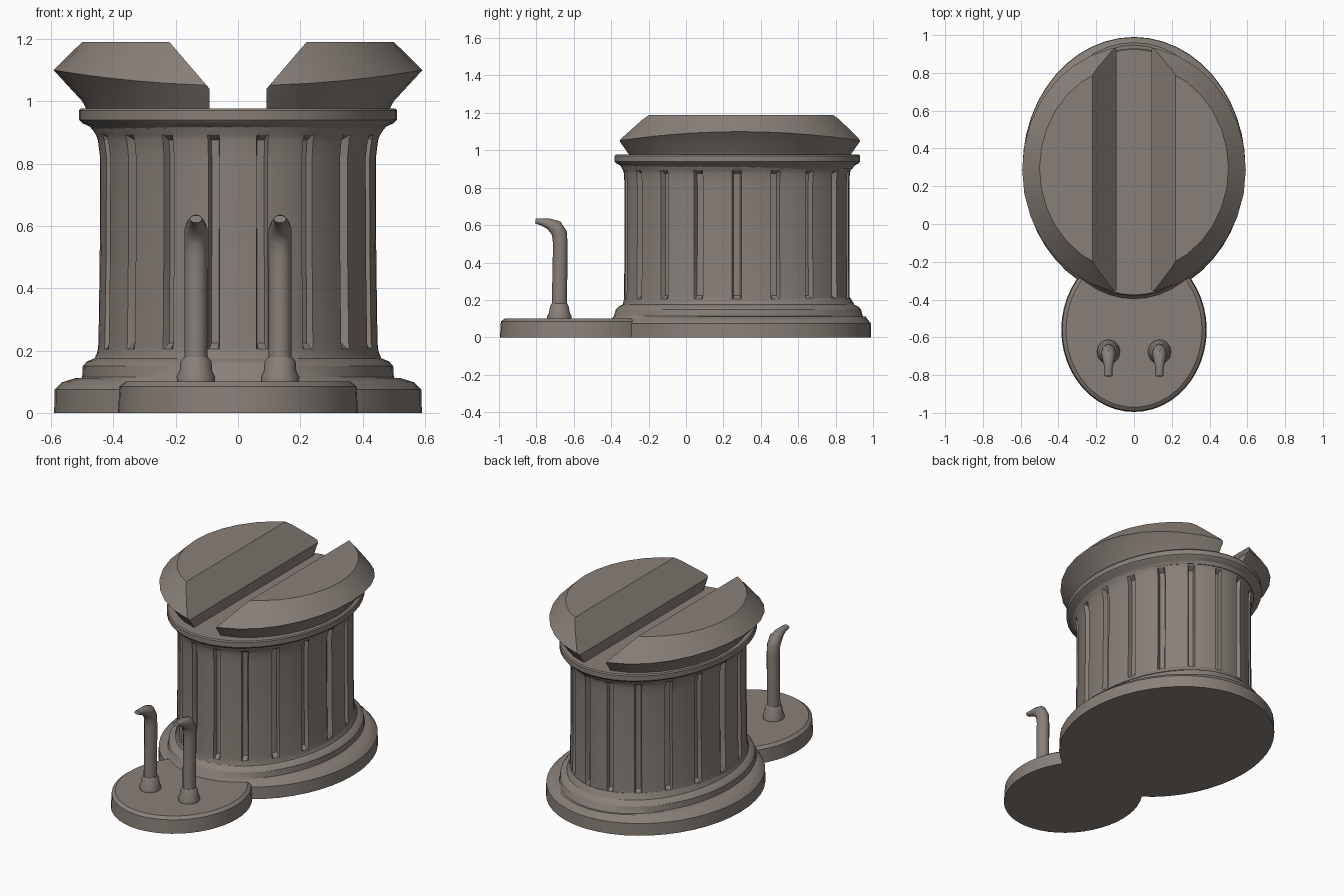
import bpy, bmesh, math
from mathutils import Vector

if "Cube" in bpy.data.objects:
    bpy.data.objects.remove(bpy.data.objects["Cube"])

stone = bpy.data.materials.new("weathered taupe stone")
stone.diffuse_color = (0.25, 0.215, 0.19, 1)
stone.use_nodes = True
stone.node_tree.nodes["Principled BSDF"].inputs["Base Color"].default_value = stone.diffuse_color


def finish(name, bm, angle=30):
    bmesh.ops.recalc_face_normals(bm, faces=bm.faces)
    me = bpy.data.meshes.new(name)
    bm.to_mesh(me)
    bm.free()
    ob = bpy.data.objects.new(name, me)
    bpy.context.collection.objects.link(ob)
    me.materials.append(stone)
    bpy.ops.object.select_all(action='DESELECT')
    ob.select_set(True)
    bpy.context.view_layer.objects.active = ob
    bpy.ops.object.shade_smooth_by_angle(angle=math.radians(angle))
    return ob


def loft(rings):
    """Skin a stack of equal-length point rings and cap both ends."""
    bm = bmesh.new()
    loops = [[bm.verts.new(p) for p in ring] for ring in rings]
    n = len(loops[0])
    for lo, hi in zip(loops, loops[1:]):
        for i in range(n):
            j = (i + 1) % n
            bm.faces.new((lo[i], lo[j], hi[j], hi[i]))
    bm.faces.new(loops[0][::-1])
    bm.faces.new(loops[-1])
    return bm


def oval(z, a, b, cy, n=48, rim=0.0):
    # rim raises the ring toward its left and right sides
    pts = []
    for i in range(n):
        t = 2 * math.pi * i / n
        pts.append((a * math.cos(t), cy + b * math.sin(t), z + rim * math.cos(t) ** 2))
    return pts


def stack(name, profile, cy, n=48):
    return finish(name, loft([oval(z, a, b, cy, n) for z, a, b in profile]))


# Ground slabs: large oval and smaller front lobe
stack("main_base_slab", [(0, .59, .69), (.075, .588, .688), (.098, .565, .67), (.112, .52, .66)], .3)
stack("front_base_slab", [(0, .385, .435), (.085, .38, .43), (.1, .36, .41)], -.56)

# Stepped plinth under the drum
stack("plinth", [(.095, .525, .68), (.115, .5, .665), (.15, .498, .655),
                 (.165, .485, .64), (.175, .46, .62), (.21, .445, .60)], .28)

# Drum with 18 vertical grooves, faded out near top and bottom
COUNT = 18


def drum_ring(z, a, b, depth):
    pts = []
    half = 2.4
    for k in range(COUNT):
        centre = -90 + 10 + k * 360 / COUNT
        for off, d in ((-half, 0), (-half * .7, 1), (half * .7, 1), (half, 0),
                       (6, 0), (10, 0), (14, 0)):
            t = math.radians(centre + off)
            s = d * depth
            pts.append(((a - s) * math.cos(t), .272 + (b - s) * math.sin(t), z))
    return pts


finish("grooved_drum", loft([drum_ring(*r) for r in (
    (.16, .46, .615, 0), (.19, .452, .606, 0), (.205, .45, .604, 0), (.225, .448, .603, .028),
    (.5, .444, .601, .028), (.82, .443, .601, .028), (.875, .45, .604, .028),
    (.892, .456, .608, 0), (.91, .468, .618, 0), (.93, .475, .625, 0))]))

# Cornice ledge
stack("cornice", [(.90, .46, .615), (.918, .475, .625), (.93, .5, .648), (.94, .51, .656),
                  (.97, .51, .656), (.977, .505, .65)], .275)

# Lid halves: faceted dome cut by an upright plane and a sloping plane
for side, label in ((-1, "left"), (1, "right")):
    bm = loft([oval(.972, .485, .60, .288, 32), oval(1.0, .5, .62, .288, 32),
               oval(1.05, .592, .655, .288, 32, .05),
               oval(1.19, .50, .55, .295, 32)])
    for co, no in (((.092 * side, 0, 1), (side, 0, 0)),
                   ((.1 * side, 0, 1.05), (.14 * side, 0, -.115))):
        # keep the outer side
        n = Vector(no).normalized()
        if no[2]:
            n = Vector((.14 * side, 0, -.12)).normalized()
        bmesh.ops.bisect_plane(bm, geom=bm.verts[:] + bm.edges[:] + bm.faces[:],
                               plane_co=co, plane_no=n, clear_inner=True)
        bmesh.ops.holes_fill(bm, edges=[e for e in bm.edges if e.is_boundary], sides=0)
    finish(label + "_lid_half", bm, 20)

# Hooked posts with collars on the front slab
PATH = [(-.677, .09, .041), (-.675, .3, .04), (-.672, .5, .039), (-.677, .555, .041),
        (-.698, .59, .040), (-.735, .608, .028), (-.77, .617, .02), (-.805, .622, .012)]
for side, label in ((-1, "left"), (1, "right")):
    x0 = .135 * side
    rings = []
    for i, (y, z, r) in enumerate(PATH):
        p, q = PATH[max(i - 1, 0)], PATH[min(i + 1, len(PATH) - 1)]
        d = Vector((0, q[0] - p[0], q[1] - p[1])).normalized()
        v = Vector((0, d.z, -d.y))
        rx = min(r, .037) if i < 5 else max(r, .02)
        rings.append([Vector((x0, y, z)) + Vector((rx * math.cos(t), 0, 0)) + v * r * math.sin(t)
                      for t in (2 * math.pi * k / 12 for k in range(12))])
    finish(label + "_hooked_post", loft(rings), 40)
    collar = [(.095, .06, .065), (.115, .062, .065), (.135, .052, .055), (.165, .05, .05), (.18, .038, .042)]
    finish(label + "_post_collar", loft([[(x + x0, y, z) for x, y, z in oval(zz, a, b, -.677, 12)]
                                         for zz, a, b in collar]), 40)
